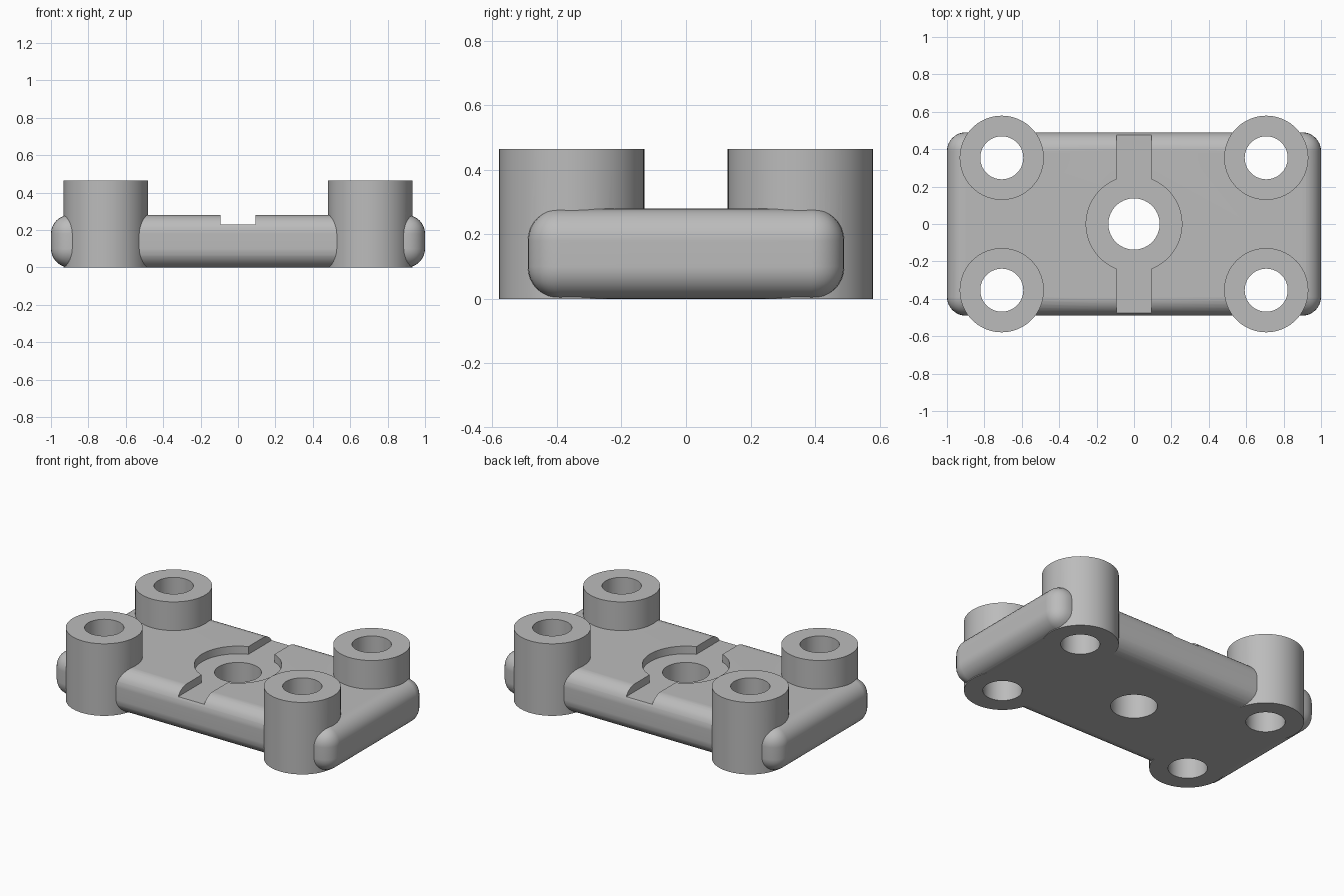
import bpy, math

if "Cube" in bpy.data.objects:
    bpy.data.objects.remove(bpy.data.objects["Cube"])

grey = bpy.data.materials.new("cast_grey")
grey.diffuse_color = (0.5, 0.5, 0.5, 1)
grey.use_nodes = True
grey.node_tree.nodes["Principled BSDF"].inputs["Base Color"].default_value = grey.diffuse_color


def box(name, size, centre):
    bpy.ops.mesh.primitive_cube_add(size=1, location=centre)
    ob = bpy.context.object
    ob.name = name
    ob.scale = size
    bpy.ops.object.transform_apply(location=True, rotation=False, scale=True)
    return ob


def cylinder(name, x, y, r, z0, z1):
    bpy.ops.mesh.primitive_cylinder_add(vertices=72, radius=r, depth=z1 - z0,
                                        location=(x, y, (z0 + z1) / 2))
    ob = bpy.context.object
    ob.name = name
    bpy.ops.object.transform_apply(location=True, rotation=False, scale=False)
    return ob


def apply_mod(ob, mod):
    bpy.ops.object.select_all(action='DESELECT')
    bpy.context.view_layer.objects.active = ob
    ob.select_set(True)
    bpy.ops.object.modifier_apply(modifier=mod.name)


def combine(ob, other, operation):
    mod = ob.modifiers.new("combine", 'BOOLEAN')
    mod.operation = operation
    mod.solver = 'EXACT'
    mod.object = other
    apply_mod(ob, mod)
    bpy.data.objects.remove(other, do_unlink=True)


# rounded base plate
plate = box("mounting_plate", (2, 0.98, 0.28), (0, 0, 0.14))
bevel = plate.modifiers.new("round_edges", 'BEVEL')
bevel.width = 0.1
bevel.segments = 8
bevel.limit_method = 'NONE'
apply_mod(plate, bevel)

# cross slot, round recess and centre hole
combine(plate, box("slot_cutter", (0.186, 1.4, 0.3), (0, 0, 0.38)), 'DIFFERENCE')
combine(plate, cylinder("recess_cutter", 0, 0, 0.256, 0.23, 0.6), 'DIFFERENCE')
combine(plate, cylinder("centre_hole_cutter", 0, 0, 0.137, -0.2, 0.7), 'DIFFERENCE')

# four corner bosses, then their through holes
corners = [(sx * 0.707, sy * 0.354) for sx in (-1, 1) for sy in (-1, 1)]
for x, y in corners:
    combine(plate, cylinder("corner_boss", x, y, 0.225, 0, 0.465), 'UNION')
for x, y in corners:
    combine(plate, cylinder("boss_hole_cutter", x, y, 0.115, -0.2, 0.8), 'DIFFERENCE')

# finish
plate.data.materials.clear()
plate.data.materials.append(grey)
for p in plate.data.polygons:
    p.material_index = 0
bpy.ops.object.select_all(action='DESELECT')
plate.select_set(True)
bpy.context.view_layer.objects.active = plate
bpy.ops.object.shade_smooth_by_angle(angle=math.radians(30))
normals = plate.modifiers.new("flat_face_normals", 'WEIGHTED_NORMAL')
normals.keep_sharp = True
